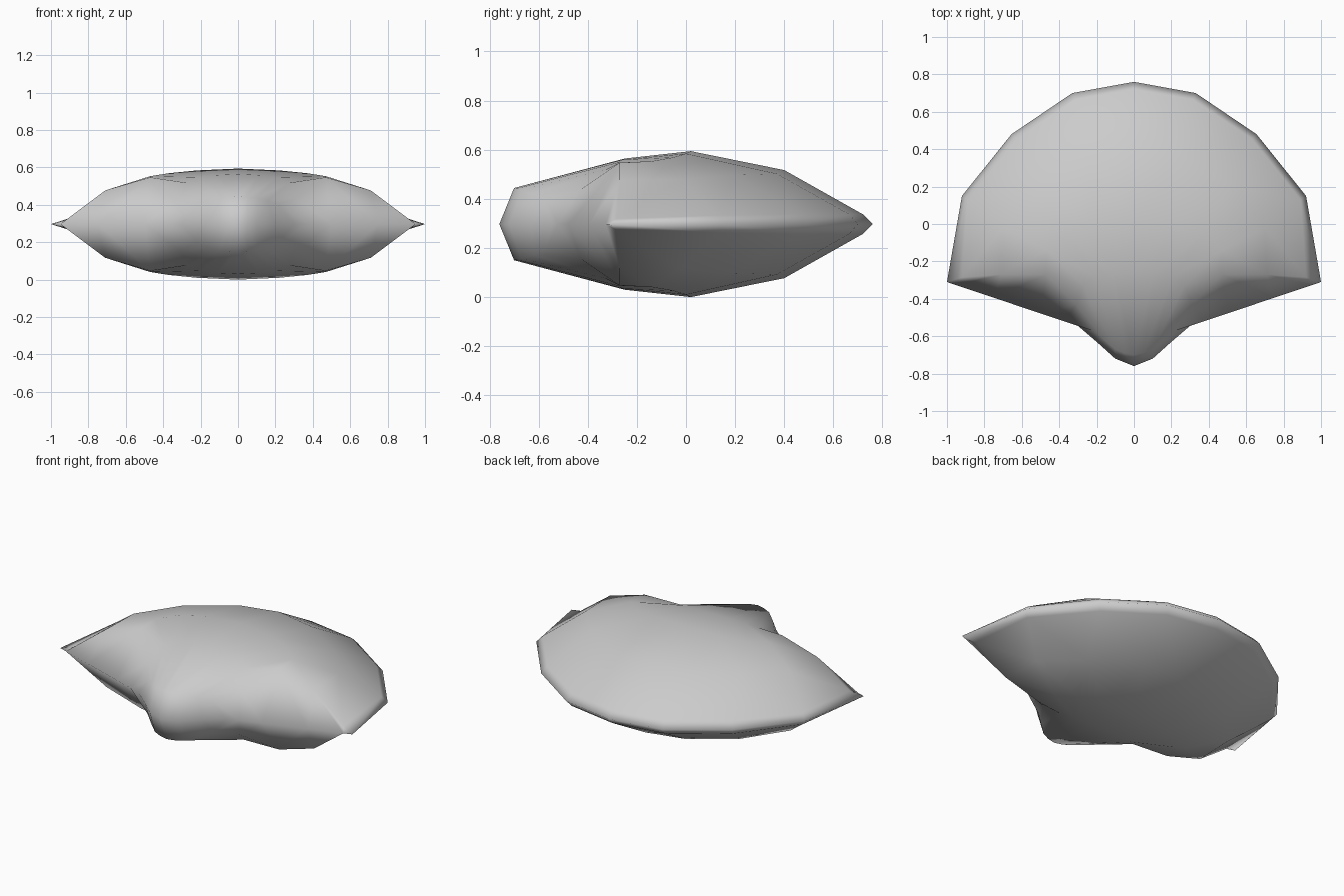
import bpy, bmesh

if "Cube" in bpy.data.objects:
    bpy.data.objects.remove(bpy.data.objects["Cube"])

MID = 0.297  # height of the seam between the two halves

# One quarter of the shell: each ray runs from hinge seam to outer rim,
# as (x, y, height above seam)
RAYS = [
    [(0, -.76, 0), (0, -.70, .147), (0, -.25, .267), (0, .02, .297),
     (0, .40, .22), (0, .72, .04), (0, .76, 0)],
    [(.05, -.74, 0), (.05, -.69, .145), (.11, -.26, .262), (.22, 0, .287),
     (.25, .37, .205), (.315, .665, .04), (.33, .70, 0)],
    [(.10, -.72, 0), (.10, -.67, .14), (.21, -.28, .25), (.37, -.05, .272),
     (.51, .20, .20), (.63, .455, .04), (.655, .48, 0)],
    [(.20, -.63, 0), (.16, -.62, .125), (.27, -.33, .22), (.47, -.14, .256),
     (.70, -.02, .182), (.89, .13, .035), (.92, .15, 0)],
    [(.27, -.57, 0), (.22, -.57, .10), (.31, -.43, .14), (.47, -.27, .25),
     (.71, -.27, .18), (.92, -.285, .022), (1, -.31, 0)],
]
# front seam closing the wing edge
seam = [(.30, -.545), (.30, -.545), (.37, -.521), (.50, -.478),
        (.75, -.394), (.95, -.327), (1, -.31)]
RAYS.append([(x, y, 0) for x, y in seam])

# Skin neighbouring rays with quads
bm = bmesh.new()
grid = [[bm.verts.new(p) for p in ray] for ray in RAYS]
for a, b in zip(grid, grid[1:]):
    for j in range(len(a) - 1):
        bm.faces.new((a[j], b[j], b[j + 1], a[j + 1]))
bmesh.ops.remove_doubles(bm, verts=bm.verts, dist=1e-4)
bmesh.ops.recalc_face_normals(bm, faces=bm.faces)
if sum(f.normal.z * f.calc_area() for f in bm.faces) < 0:
    bmesh.ops.reverse_faces(bm, faces=bm.faces)
for f in bm.faces:
    f.smooth = True
mesh = bpy.data.meshes.new("shell")
bm.to_mesh(mesh)
bm.free()

# Mirror left-right and top-bottom
shell = bpy.data.objects.new("shell", mesh)
bpy.context.collection.objects.link(shell)
shell.location.z = MID
mirror = shell.modifiers.new("mirror", 'MIRROR')
mirror.use_axis = (True, False, True)
mirror.merge_threshold = 0.001
